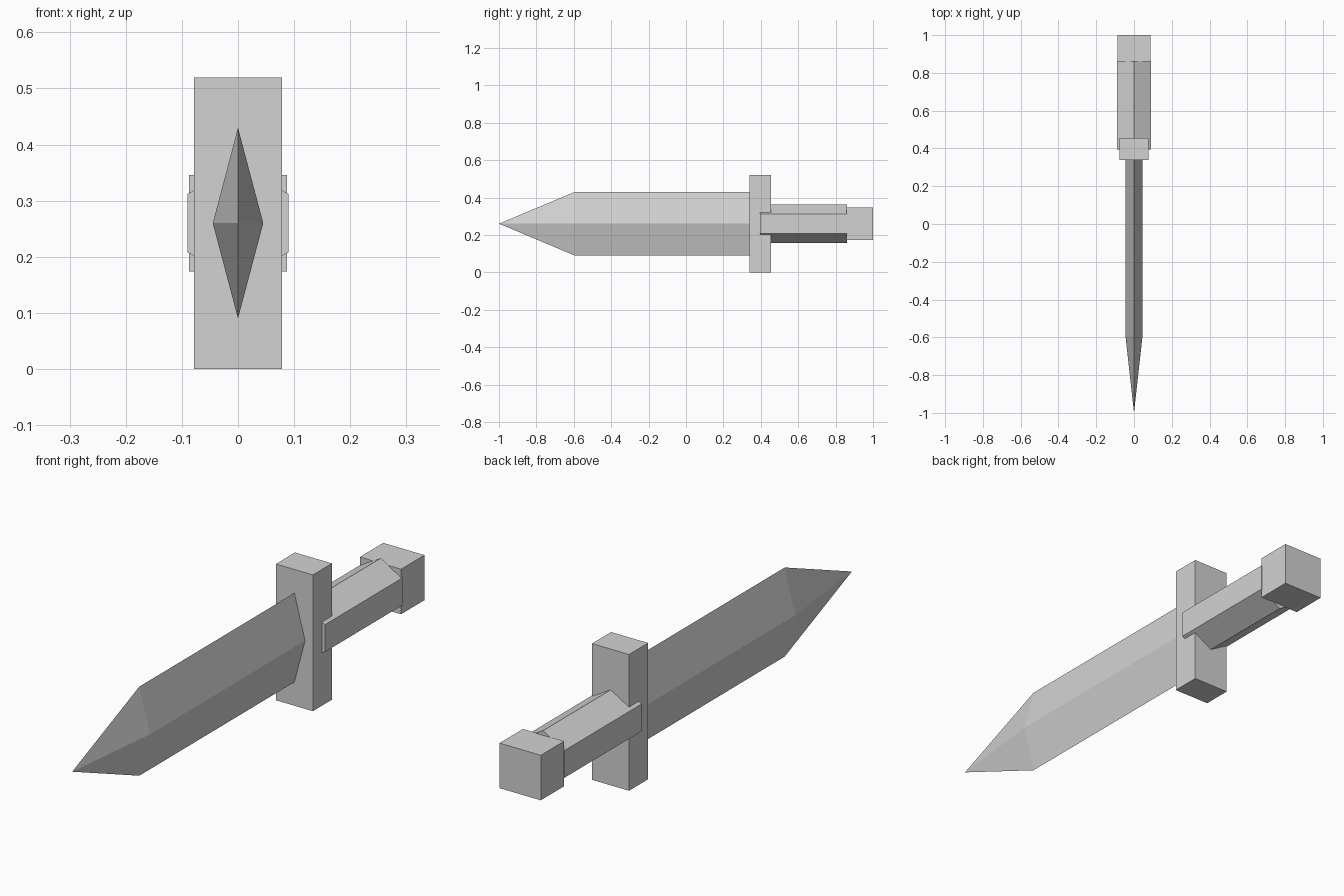
import bpy, bmesh, math

if "Cube" in bpy.data.objects:
    bpy.data.objects.remove(bpy.data.objects["Cube"])

CZ = 0.26  # height of the sword's long axis

grey = bpy.data.materials.new("plain grey")
grey.diffuse_color = (0.65, 0.65, 0.65, 1)
grey.use_nodes = True
grey.node_tree.nodes["Principled BSDF"].inputs["Base Color"].default_value = grey.diffuse_color


def finish(name, bm):
    bmesh.ops.recalc_face_normals(bm, faces=bm.faces)
    mesh = bpy.data.meshes.new(name)
    bm.to_mesh(mesh)
    bm.free()
    mesh.materials.append(grey)
    obj = bpy.data.objects.new(name, mesh)
    bpy.context.collection.objects.link(obj)
    return obj


def prism(name, profile, y0, y1, tip_y=None):
    """Extrude an (x, z) profile along y, optionally ending in a point."""
    bm = bmesh.new()
    a, b = ([bm.verts.new((x, y, CZ + z)) for x, z in profile] for y in (y0, y1))
    n = len(profile)
    for i in range(n):
        j = (i + 1) % n
        bm.faces.new((a[i], a[j], b[j], b[i]))
    bm.faces.new(b)
    if tip_y is None:
        bm.faces.new(a)
    else:
        tip = bm.verts.new((0, tip_y, CZ))
        for i in range(n):
            bm.faces.new((a[i], a[(i + 1) % n], tip))
    return finish(name, bm)


def rect(w, h):
    return [(-w, -h), (w, -h), (w, h), (-w, h)]


# Diamond-section blade with a pointed tip
prism("blade", [(0.045, 0), (0, 0.17), (-0.045, 0), (0, -0.17)], -0.595, 0.345, -1.0)

# Crossguard
prism("guard", rect(0.078, 0.26), 0.34, 0.455)

# Hexagonal grip, flats to the sides, running a little into the guard
R = 0.104
hexagon = [(R * math.sin(i * math.pi / 3), R * math.cos(i * math.pi / 3)) for i in range(6)]
prism("grip", hexagon, 0.395, 0.862)

# Block pommel
prism("pommel", rect(0.087, 0.086), 0.859, 1.0)
